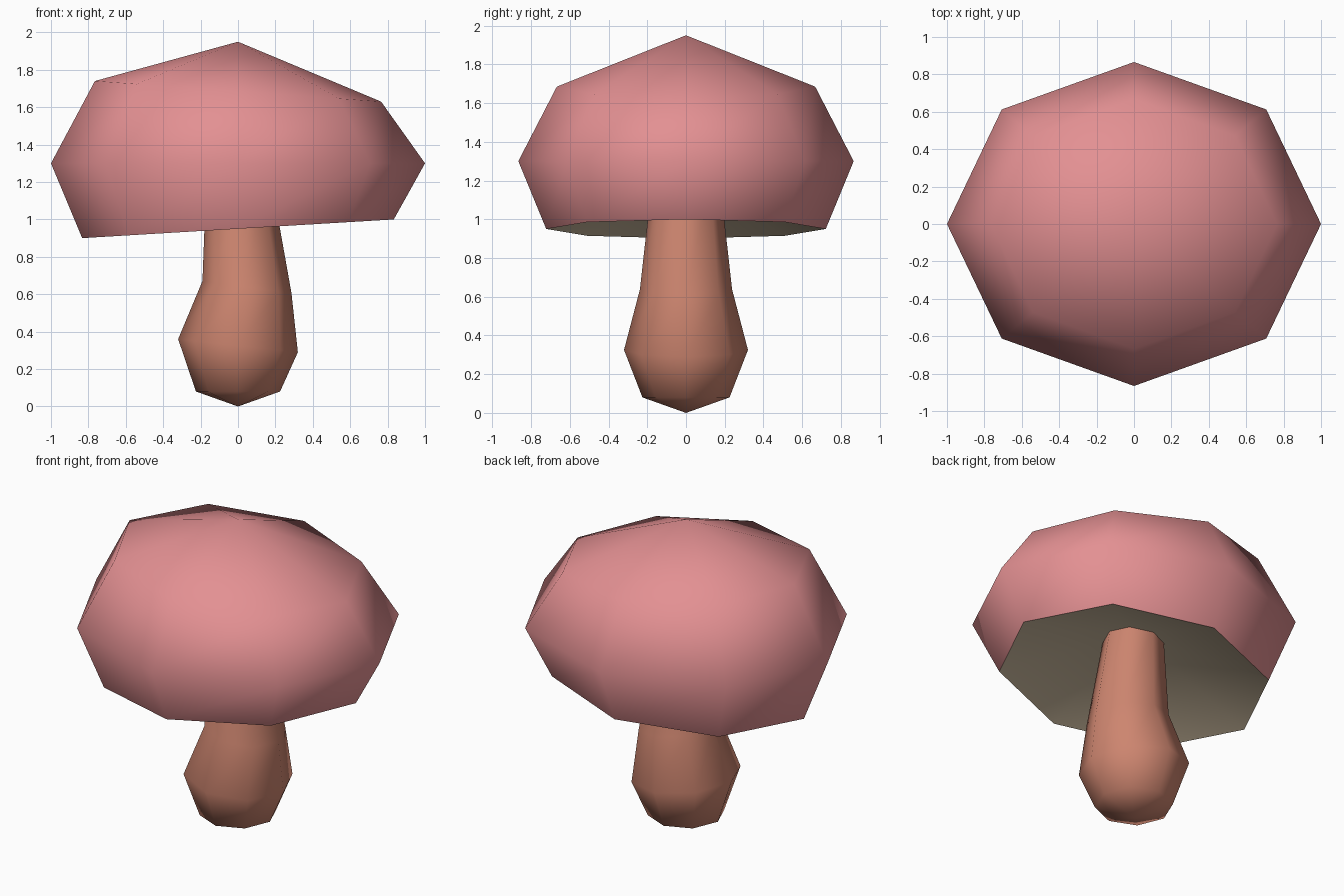
import bpy
import bmesh
import math

if "Cube" in bpy.data.objects:
    bpy.data.objects.remove(bpy.data.objects["Cube"])

SIDES = 8


def material(name, rgb):
    m = bpy.data.materials.new(name)
    m.diffuse_color = (*rgb, 1.0)
    m.use_nodes = True
    m.node_tree.nodes["Principled BSDF"].inputs["Base Color"].default_value = m.diffuse_color
    return m


def lathe(name, rings, mat, start=None, end=None, flip=False):
    """Skin rings of (centre x, radius x, radius y, z, tilt along x), with optional tip heights."""
    bm = bmesh.new()
    loops = []
    for cx, rx, ry, z, tilt in rings:
        loop = []
        for i in range(SIDES):
            a = 2 * math.pi * i / SIDES
            dx = rx * math.cos(a)
            loop.append(bm.verts.new((cx + dx, ry * math.sin(a), z + tilt * dx)))
        loops.append(loop)
    for lo, hi in zip(loops, loops[1:]):
        for i in range(SIDES):
            j = (i + 1) % SIDES
            bm.faces.new((lo[i], lo[j], hi[j], hi[i]))
    if start is not None:
        tip = bm.verts.new((0, 0, start))
        for i in range(SIDES):
            bm.faces.new((tip, loops[0][(i + 1) % SIDES], loops[0][i]))
    if end is not None:
        tip = bm.verts.new((0, 0, end))
        for i in range(SIDES):
            bm.faces.new((loops[-1][i], loops[-1][(i + 1) % SIDES], tip))
    if flip:
        bmesh.ops.reverse_faces(bm, faces=bm.faces[:])
    mesh = bpy.data.meshes.new(name)
    bm.to_mesh(mesh)
    bm.free()
    mesh.materials.append(mat)
    ob = bpy.data.objects.new(name, mesh)
    bpy.context.collection.objects.link(ob)
    bpy.ops.object.select_all(action='DESELECT')
    ob.select_set(True)
    bpy.context.view_layer.objects.active = ob
    bpy.ops.object.shade_smooth_by_angle(angle=math.radians(62))
    return ob


pink = material("cap pink", (0.77, 0.28, 0.29))
tan = material("stem tan", (0.61, 0.235, 0.16))
beige = material("underside beige", (0.66, 0.54, 0.38))

# Cap dome: tilted rim, level widest ring, tilted shoulder, pointed top
rim = (0, 0.833, 0.722, 0.95, 0.06)
lathe("cap", [rim, (0, 1.0, 0.866, 1.3, 0), (0, 0.765, 0.667, 1.685, -0.072)],
      pink, end=1.95)

# Hollow underside of the cap, facing down
lathe("cap_underside", [rim], beige, end=1.23, flip=True)

# Stem: pointed foot, bulge, slightly leaning neck
lathe("stem", [(0, 0.225, 0.225, 0.08, 0),
               (0, 0.32, 0.32, 0.325, -0.11),
               (0.048, 0.238, 0.238, 0.638, -0.137),
               (0.005, 0.175, 0.175, 1.2, 0)],
      tan, start=0.0, end=1.22)
